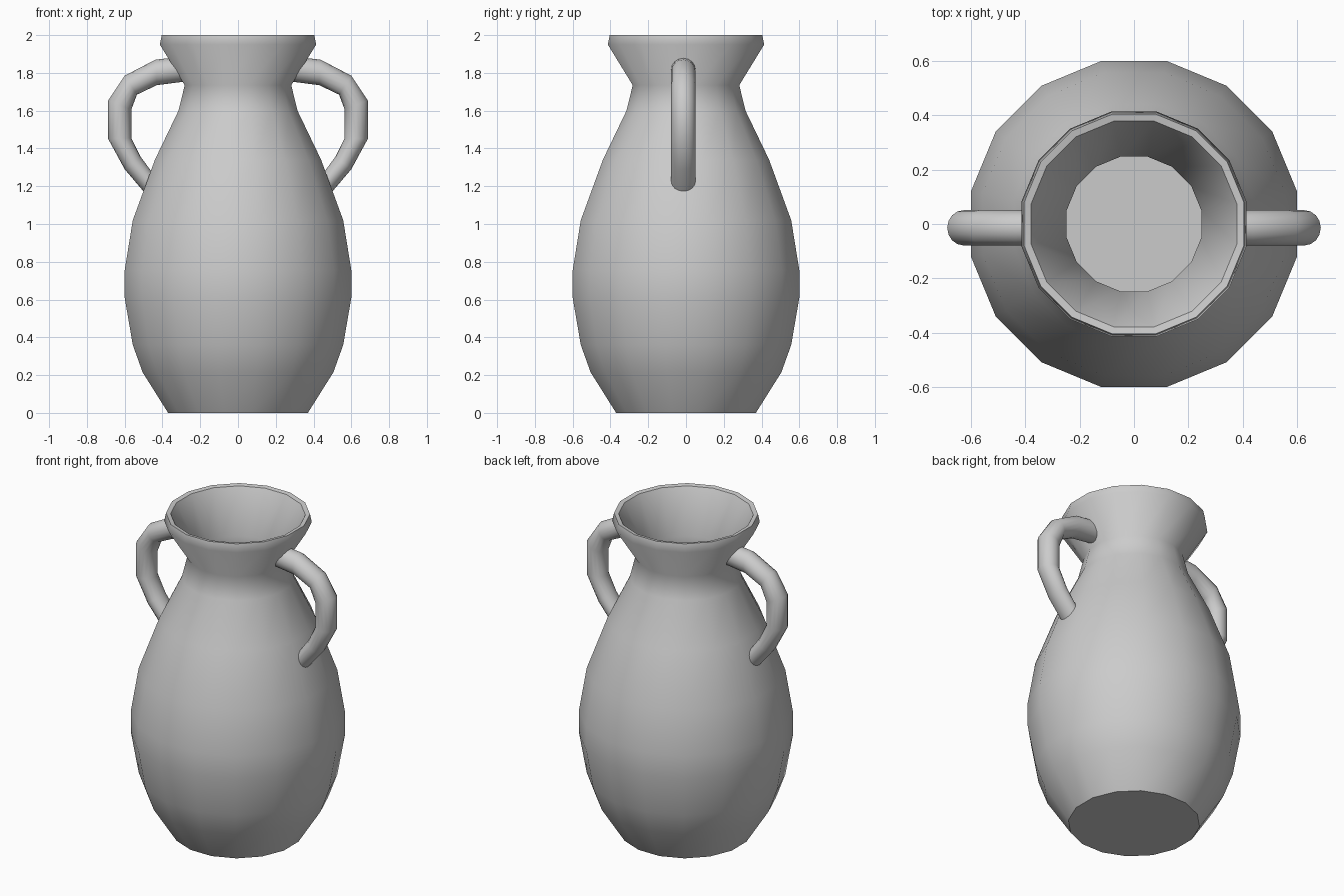
import bpy, bmesh, math

if "Cube" in bpy.data.objects:
    bpy.data.objects.remove(bpy.data.objects["Cube"])

def skin(name, rings, smooth_deg):
    """Bridge a list of equal-sized vertex rings into a closed mesh."""
    bm = bmesh.new()
    loops = [[bm.verts.new(co) for co in ring] for ring in rings]
    n = len(loops[0])
    for a, b in zip(loops, loops[1:]):
        for i in range(n):
            j = (i + 1) % n
            bm.faces.new((a[i], a[j], b[j], b[i]))
    bm.faces.new(loops[0])
    bm.faces.new(loops[-1])
    bmesh.ops.recalc_face_normals(bm, faces=bm.faces)
    mesh = bpy.data.meshes.new(name)
    bm.to_mesh(mesh)
    bm.free()
    obj = bpy.data.objects.new(name, mesh)
    bpy.context.collection.objects.link(obj)
    bpy.ops.object.select_all(action='DESELECT')
    obj.select_set(True)
    bpy.context.view_layer.objects.active = obj
    bpy.ops.object.shade_smooth_by_angle(angle=math.radians(smooth_deg))
    return obj

# Vase body: half-width and height, up the outside then down the inside
SIDES = 16
profile = [(.37, 0), (.505, .215), (.557, .36), (.60, .61), (.60, .755),
           (.557, 1.02), (.44, 1.34), (.315, 1.60), (.282, 1.735),
           (.414, 1.95), (.404, 2.0), (.378, 1.995),
           (.248, 1.74), (.28, 1.59), (.403, 1.33), (.52, 1.01),
           (.563, .75), (.563, .62), (.522, .375), (.473, .235), (.36, .05)]
half = math.pi / SIDES
body = []
for w, z in profile:
    r = w / math.cos(half)
    body.append([(r * math.cos(half * (2 * i + 1)), r * math.sin(half * (2 * i + 1)), z)
                 for i in range(SIDES)])
skin("vase_body", body, 50)

# Handles: outer and inner edge of each tube section (x, z), swept round
sections = [((.35, 1.88), (.275, 1.755)), ((.437, 1.87), (.43, 1.735)),
            ((.60, 1.785), (.535, 1.685)), ((.687, 1.655), (.565, 1.605)),
            ((.687, 1.45), (.565, 1.455)), ((.60, 1.29), (.515, 1.355)),
            ((.487, 1.157), (.452, 1.27))]
TUBE, Y_MID, Y_RAD = 16, -.014, .065

for name, side in (("right_handle", 1), ("left_handle", -1)):
    rings = []
    for (ox, oz), (ix, iz) in sections:
        ring = []
        for i in range(TUBE):
            a = 2 * math.pi * i / TUBE
            c = math.cos(a) / 2
            ring.append((side * ((ox + ix) / 2 + (ox - ix) * c),
                         Y_MID + Y_RAD * math.sin(a),
                         (oz + iz) / 2 + (oz - iz) * c))
        rings.append(ring)
    skin(name, rings, 50)
